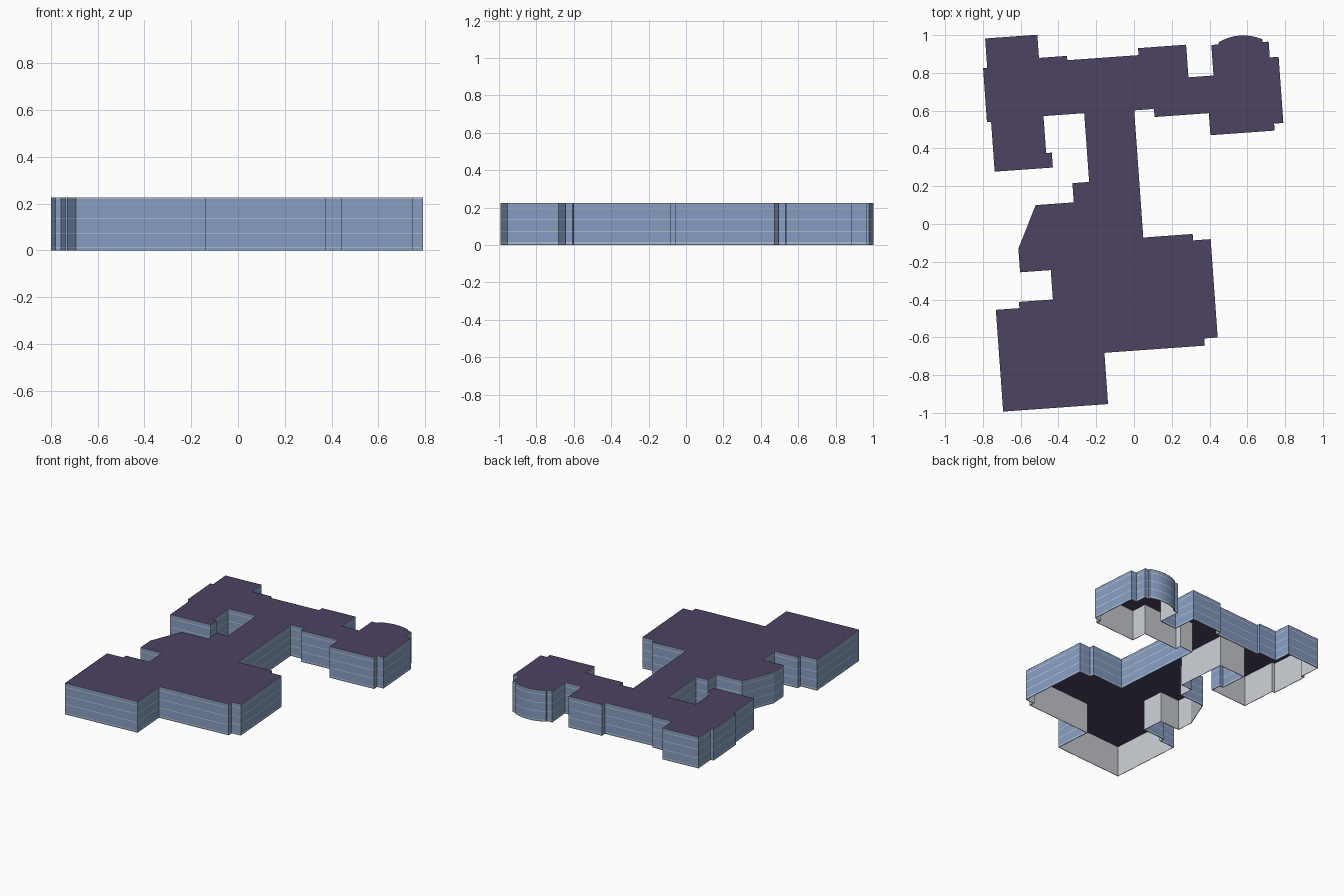
import bpy
import math
from mathutils import Matrix, Vector

default = bpy.data.objects.get("Cube")
if default:
    bpy.data.objects.remove(default, do_unlink=True)

HEIGHT = 0.225
TURN = math.radians(4.1)


def make_material(name, colour):
    mat = bpy.data.materials.new(name)
    mat.use_nodes = True
    mat.diffuse_color = (*colour, 1)
    mat.node_tree.nodes["Principled BSDF"].inputs["Base Color"].default_value = (*colour, 1)
    return mat


glass_blue = make_material("glass blue", (0.24, 0.34, 0.54))
floor_line_pale = make_material("floor line pale", (0.68, 0.7, 0.72))
lining_grey = make_material("lining grey", (0.6, 0.62, 0.66))
roof_purple = make_material("roof purple", (0.075, 0.055, 0.12))


def steps(start, first_axis, values):
    """Square-cornered path: every value moves along one axis, axes alternating."""
    point, path, axis = list(start), [tuple(start)], first_axis
    for value in values:
        point[axis] = value
        path.append(tuple(point))
        axis = 1 - axis
    return path


def bow(left, right, base, rise, segments):
    """Shallow curved bay front from left to right."""
    half = (right - left) / 2
    radius = (half ** 2 + rise ** 2) / (2 * rise)
    sweep = math.asin(half / radius)
    path = []
    for i in range(segments + 1):
        angle = sweep * (2 * i / segments - 1)
        path.append((left + half + radius * math.sin(angle),
                     base + rise - radius * (1 - math.cos(angle))))
    return path


# Footprint, clockwise from the back right corner, in the building's own axes
back_side = steps((-.716, 1.036), 0, [
    -.439, .913, -.29, .89, .088, .927, .343, .754, .476, .916, .515])
bay_front = bow(.515, .748, .927, .028, 8)
left_side = steps((.748, .912), 0, [
    .78, .828, .827, .477, .778, .44, .437, .557, .149, .6, .044,
    -.075, .306, -.109, .399, -.631, .328, -.669, -.205, -.941])
right_side = steps((-.762, -.941), 1, [
    -.401, -.637, -.368, -.457, -.212, -.62, -.086])
inner_court = steps((-.512, .137), 0, [
    -.31, .239, -.221, .604, -.437, .408, -.407, .329, -.716,
    .594, -.738, .88, -.716])
turn = Matrix.Rotation(TURN, 2)
footprint = [turn @ Vector(point) for point in
             back_side + bay_front + left_side + right_side + inner_court]
count = len(footprint)


def make_object(name, verts, faces, materials):
    mesh = bpy.data.meshes.new(name)
    mesh.from_pydata(verts, [], faces)
    for mat in materials:
        mesh.materials.append(mat)
    obj = bpy.data.objects.new(name, mesh)
    bpy.context.collection.objects.link(obj)
    return obj


# Outer walls: glass bands separated by thin pale floor lines
levels = [0]
for storey in range(4):
    line = 0.0095 + storey * 0.062
    levels += [line, line + 0.0035]
levels += [HEIGHT - 0.003, HEIGHT]
verts = [(x, y, z) for z in levels for x, y in footprint]
faces = []
for row in range(len(levels) - 1):
    for i in range(count):
        j = (i + 1) % count
        low, high = row * count, (row + 1) * count
        faces.append((low + j, low + i, high + i, high + j))
walls = make_object("walls", verts, faces, [glass_blue, floor_line_pale, lining_grey])
for face in walls.data.polygons:
    face.material_index = (face.index // count) % 2

# Pale lining on the inside of the walls
lining = walls.modifiers.new("lining", "SOLIDIFY")
lining.thickness = 0.004
lining.offset = -1
lining.use_even_offset = True
lining.material_offset = 2
lining.material_offset_rim = 2

# Flat roof over the whole footprint, open underneath
roof_verts = [(x, y, HEIGHT + 0.0005) for x, y in footprint]
make_object("roof", roof_verts, [tuple(reversed(range(count)))], [roof_purple])
